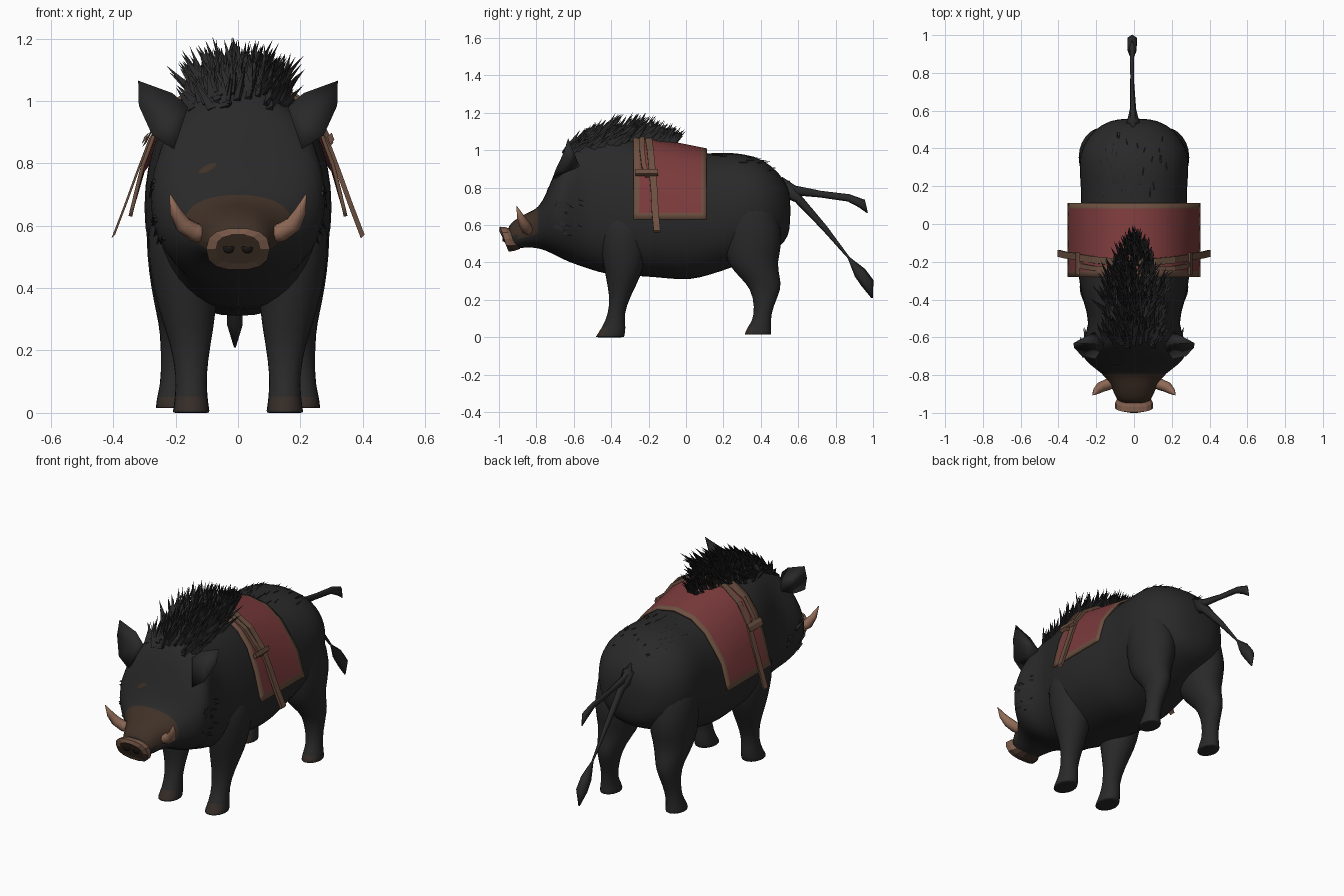
import bpy, bmesh, math, random
from mathutils import Vector
from mathutils.bvhtree import BVHTree

random.seed(4)
if "Cube" in bpy.data.objects:
    bpy.data.objects.remove(bpy.data.objects["Cube"])


def material(name, rgb):
    m = bpy.data.materials.new(name)
    m.use_nodes = True
    m.diffuse_color = (*rgb, 1)
    node = next(n for n in m.node_tree.nodes if n.type == 'BSDF_PRINCIPLED')
    node.inputs["Base Color"].default_value = (*rgb, 1)
    node.inputs["Roughness"].default_value = 0.9
    return m


FUR = material("black fur", (0.022, 0.022, 0.023))
MUZZLE = material("muzzle brown", (0.05, 0.03, 0.02))
HOOF = material("hoof brown", (0.035, 0.025, 0.02))
TUSK = material("tusk tan", (0.28, 0.145, 0.095))
NOSE = material("nose tan", (0.2, 0.105, 0.07))
CLOTH = material("blanket red", (0.2, 0.043, 0.045))
LEATHER = material("leather brown", (0.15, 0.08, 0.052))
DARK = material("nostril dark", (0.012, 0.01, 0.009))


def make(name, verts, faces, mats, rule=None, smooth=True, subdiv=0):
    me = bpy.data.meshes.new(name)
    me.from_pydata([tuple(v) for v in verts], [], faces)
    bm = bmesh.new()
    bm.from_mesh(me)
    bmesh.ops.recalc_face_normals(bm, faces=bm.faces)
    bm.to_mesh(me)
    bm.free()
    for m in mats:
        me.materials.append(m)
    for p in me.polygons:
        p.use_smooth = smooth
        if rule:
            p.material_index = rule(p.center)
    ob = bpy.data.objects.new(name, me)
    bpy.context.collection.objects.link(ob)
    if subdiv:
        ob.modifiers.new("Subdivision", 'SUBSURF').levels = subdiv
        ob.modifiers["Subdivision"].render_levels = subdiv
    return ob


def loft(name, rings, mats, **kw):
    n = len(rings[0])
    verts = [v for r in rings for v in r]
    faces = [(i * n + k, i * n + (k + 1) % n, (i + 1) * n + (k + 1) % n, (i + 1) * n + k)
             for i in range(len(rings) - 1) for k in range(n)]
    faces += [tuple(range(n)), tuple(range(len(verts) - n, len(verts)))]
    return make(name, verts, faces, mats, **kw)


def tube(name, points, radii, mat, sides=8, flat=1.0):
    pts = [Vector(p) for p in points]
    rings = []
    for i, p in enumerate(pts):
        d = pts[min(i + 1, len(pts) - 1)] - pts[max(i - 1, 0)]
        q = d.to_track_quat('Z', 'X')
        rings.append([p + q @ Vector((radii[i] * math.cos(a), flat * radii[i] * math.sin(a), 0))
                      for a in (math.tau * k / sides for k in range(sides))])
    return loft(name, rings, [mat])


def strap(name, points, width, thick=0.012):
    # flat band whose width runs along y
    rings = [[Vector(p) + Vector((sx * thick / 2, sy * width / 2, sx * thick / 2))
              for sx, sy in ((-1, -1), (1, -1), (1, 1), (-1, 1))] for p in points]
    return loft(name, rings, [LEATHER], smooth=False)


def power(v, e=0.87):
    return math.copysign(abs(v) ** e, v)


# body and head: y, bottom, top, half width, height of the widest line
stations = [(-.96, .47, .595, .08, .53), (-.90, .475, .64, .105, .55), (-.84, .48, .67, .13, .57),
            (-.79, .475, .69, .17, .60), (-.745, .46, .77, .24, .65), (-.69, .43, .92, .285, .68),
            (-.63, .40, 1.035, .285, .69), (-.53, .365, 1.08, .23, .68), (-.41, .325, 1.10, .275, .67),
            (-.25, .325, 1.07, .305, .66), (-.10, .31, 1.025, .305, .65), (.02, .30, .995, .295, .65),
            (.13, .33, .985, .28, .66), (.25, .37, .99, .29, .68), (.37, .42, .975, .295, .70),
            (.46, .46, .92, .25, .70), (.53, .50, .84, .175, .69), (.56, .58, .77, .08, .68)]
rings = []
for y, bot, top, half, mid in stations:
    ring = []
    for k in range(20):
        c, s = math.cos(math.tau * k / 20), math.sin(math.tau * k / 20)
        ring.append((half * power(c), y, mid + power(s) * (top - mid if s > 0 else mid - bot)))
    rings.append(ring)
body = loft("body", rings, [FUR, MUZZLE], subdiv=1, rule=lambda c: int(c.y < -.80 and c.z > .54))
bpy.context.view_layer.update()
skin = BVHTree.FromObject(body, bpy.context.evaluated_depsgraph_get())

# legs: z, centre x, centre y, radius x, radius y
front_leg = [(.72, .17, -.33, .10, .12), (.56, .185, -.335, .115, .14), (.44, .175, -.33, .11, .125),
             (.33, .162, -.335, .098, .10), (.22, .152, -.352, .066, .057), (.12, .15, -.375, .05, .042),
             (.05, .15, -.385, .054, .068), (.0, .15, -.408, .062, .08)]
rear_leg = [(.80, .165, .31, .10, .13), (.64, .172, .345, .13, .16), (.50, .172, .36, .125, .165),
            (.40, .175, .35, .108, .14), (.32, .185, .395, .08, .112), (.26, .19, .43, .062, .085),
            (.16, .20, .415, .048, .05), (.09, .207, .405, .044, .05),
            (.05, .21, .39, .052, .067), (.015, .21, .385, .056, .074)]
for side, s in (("left", 1), ("right", -1)):
    for part, spec in (("front_leg", front_leg), ("rear_leg", rear_leg)):
        rings = [[(s * (cx + rx * math.cos(math.tau * k / 12)), cy + ry * math.sin(math.tau * k / 12), z)
                  for k in range(12)] for z, cx, cy, rx, ry in spec + [spec[-1]]]
        loft(f"{side}_{part}", rings, [FUR, HOOF], subdiv=1,
             rule=lambda c: int(.002 < c.z < .04 and (c.y < -.44 or 0 < c.y < .34)))

    # cupped ear
    rim = [(.16, -.65, .98), (.21, -.635, 1.025), (.32, -.63, 1.065), (.318, -.655, .985),
           (.275, -.70, .89), (.205, -.715, .845)]
    verts = [(s * x, y, z) for x, y, z in rim + [(.225, -.635, .94), (.19, -.56, .89)]]
    faces = [(i, (i + 1) % 6, hub) for i in range(6) for hub in (6, 7)]
    make(f"{side}_ear", verts, faces, [FUR])

    # tusk
    tube(f"{side}_tusk", [(s * x, y, z) for x, y, z in
         ((.09, -.83, .565), (.14, -.85, .58), (.178, -.865, .605), (.2, -.885, .645), (.218, -.905, .7))],
         (.027, .03, .028, .019, .002), TUSK)

    # straps over the blanket
    strap(f"{side}_long_strap", [(s * x, y, z) for x, y, z in
          ((0, -.20, 1.078), (.11, -.20, 1.058), (.21, -.19, .99), (.28, -.18, .885),
           (.32, -.17, .78), (.36, -.165, .67), (.40, -.155, .565))], .036)
    strap(f"{side}_short_strap", [(s * x, y, z) for x, y, z in
          ((.08, -.235, 1.075), (.21, -.235, 1.0), (.272, -.225, .915), (.30, -.205, .86))], .026)
    strap(f"{side}_cross_strap", [(s * .293, -.21, .892), (s * .302, -.21, .868)], .12, .014)

# nose disc, leaning forward at the top, with nostrils
rings = []
for y, r in ((-.91, .08), (-.945, .1), (-.972, .102), (-.976, .072)):
    rings.append([(r * power(math.cos(a), .8), y - .024 * math.sin(a), .525 + .66 * r * power(math.sin(a), .8))
                  for a in (math.tau * k / 14 for k in range(14))])
loft("nose", rings, [MUZZLE, NOSE], smooth=False, rule=lambda c: int(c.z > (.5 if c.y > -.965 else .535)))
for side, s in (("left", 1), ("right", -1)):
    tube(f"{side}_nostril", [(s * .03, -.97, .53), (s * .03, -.98, .53)], (.02, .018), DARK)

# saddle blanket: bordered sheet draped over the back
us = [-1, -.95, -.75, -.55, -.38, -.2, 0, .2, .38, .55, .75, .95, 1]
ys = [-.28, -.25, -.16, -.06, .02, .082, .11]


def drape(u, y):
    top = 1.082 - (y + .28) * .2
    prof = [(0, top), (.11, top - .02), (.205, top - .085), (.275, top - .185), (.315, .76), (.345, .63)]
    t = min(abs(u) * 5, 4.9999)
    a, b = prof[int(t)], prof[int(t) + 1]
    f = t - int(t)
    return Vector((math.copysign(a[0] + (b[0] - a[0]) * f, u), y, a[1] + (b[1] - a[1]) * f))


nu = len(us)
sheet = [(j * nu + i, j * nu + i + 1, (j + 1) * nu + i + 1, (j + 1) * nu + i)
         for j in range(len(ys) - 1) for i in range(nu - 1)]
blanket = make("saddle_blanket", [drape(u, y) for y in ys for u in us], sheet, [CLOTH, LEATHER],
               rule=lambda c: int(c.y < -.25 or c.y > .082 or c.z < .66))
thick = blanket.modifiers.new("Thickness", 'SOLIDIFY')
thick.thickness, thick.offset = .012, 0

# tail: a stiff upper strand and a hanging strand with a tuft
tube("upper_tail", [(-.005, .50, .81), (-.005, .58, .785), (-.01, .72, .765), (-.01, .87, .745),
                    (-.01, .94, .715), (-.01, .97, .665)],
     (.05, .026, .018, .02, .026, .003), FUR, 6, .6)
tube("hanging_tail", [(-.005, .52, .80), (-.005, .60, .74), (-.01, .74, .585), (-.01, .87, .425),
                      (-.01, .93, .345), (-.01, .97, .29), (-.01, .995, .21)],
     (.05, .024, .016, .006, .034, .036, .004), FUR, 6, .8)

# hair: thin three-sided spikes rooted on the skin
hair_verts, hair_faces = [], []


def spike(root, direction, length, width):
    d = Vector(direction).normalized()
    q = d.to_track_quat('Z', 'Y')
    n = len(hair_verts)
    for k in range(3):
        a = math.tau * k / 3
        hair_verts.append(root - d * .02 + q @ Vector((width * math.cos(a), width * math.sin(a), 0)))
    hair_verts.append(root + d * length)
    hair_faces.extend([(n, n + 1, n + 3), (n + 1, n + 2, n + 3), (n + 2, n, n + 3), (n, n + 2, n + 1)])


def root_above(x, y):
    return skin.ray_cast(Vector((x, y, 2)), Vector((0, 0, -1)))[0]


for i in range(420):
    y = random.uniform(-.64, -.08)
    half = .155 if y < -.35 else .02 + .135 * (-.08 - y) / .27
    x = random.uniform(-half, half)
    root = root_above(x, y)
    rise = .9 - abs(x) * 2
    length = random.uniform(.07, .12) + .05 * max(0, 1 - abs(y + .3) / .25)
    spike(root, (x * 2.5 + random.uniform(-.3, .3), random.uniform(.4, 1), rise),
          length, random.uniform(.014, .021))
for i in range(36):
    root = root_above(random.uniform(-.18, .18), random.uniform(.15, .46))
    spike(root, (random.uniform(-.3, .3), 1, .1), .03, .006)
for i in range(24):
    s = random.choice((-1, 1))
    root = skin.ray_cast(Vector((s, random.uniform(-.70, -.58), random.uniform(.55, .75))), Vector((-s, 0, 0)))[0]
    spike(root, (s * .25, 1, -.4), .045, .01)
make("mane_and_bristles", hair_verts, hair_faces, [FUR], smooth=False)

# brow scar laid on the face
verts = []
for i in range(5):
    t = i / 4
    for w in (-1, 1):
        x, z = -.125 + .055 * t, .772 + .025 * t + w * .012 * math.sin(math.pi * (.1 + .8 * t))
        verts.append(skin.ray_cast(Vector((x, -2, z)), Vector((0, 1, 0)))[0] + Vector((0, -.004, 0)))
make("brow_scar", verts, [(2 * i, 2 * i + 1, 2 * i + 3, 2 * i + 2) for i in range(4)], [MUZZLE])
